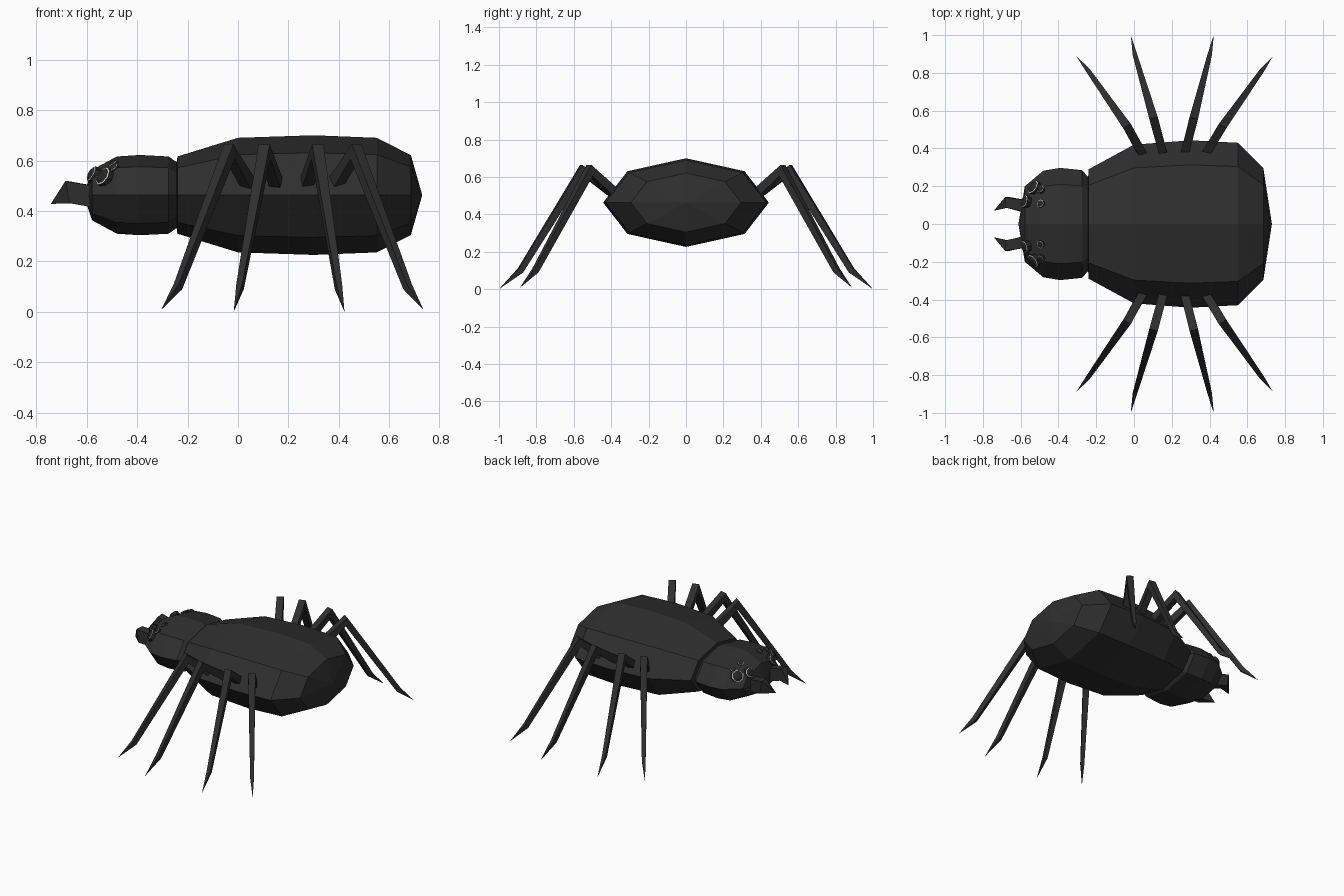
import bpy, bmesh, math
from mathutils import Vector
from mathutils.bvhtree import BVHTree

if "Cube" in bpy.data.objects:
    bpy.data.objects.remove(bpy.data.objects["Cube"])


def material(name, rgb):
    m = bpy.data.materials.new(name)
    m.diffuse_color = (*rgb, 1)
    m.use_nodes = True
    m.node_tree.nodes["Principled BSDF"].inputs["Base Color"].default_value = m.diffuse_color
    return m


SHELL = material("charcoal shell", (0.028, 0.028, 0.028))
EYE = material("black eye", (0.02, 0.02, 0.02))
RIM = material("pale eye rim", (0.75, 0.75, 0.75))


def finish(name, bm, mats):
    bmesh.ops.recalc_face_normals(bm, faces=bm.faces)
    me = bpy.data.meshes.new(name)
    bm.to_mesh(me)
    for m in mats:
        me.materials.append(m)
    ob = bpy.data.objects.new(name, me)
    bpy.context.collection.objects.link(ob)
    return bm


def loft(name, rings, start, end):
    """Skin equal rings of points, closing each end on a point."""
    bm = bmesh.new()
    vr = [[bm.verts.new(p) for p in r] for r in rings]
    n = len(vr[0])
    for a, b in zip(vr, vr[1:]):
        for i in range(n):
            j = (i + 1) % n
            bm.faces.new((a[i], a[j], b[j], b[i]))
    for ring, tip in ((vr[0], start), (vr[-1], end)):
        t = bm.verts.new(tip)
        for i in range(n):
            bm.faces.new((ring[i], ring[(i + 1) % n], t))
    return finish(name, bm, [SHELL])


def body(name, zc, stations, x0, x1):
    """Eight-sided body along x; stations are (x, half width, half height)."""
    rings = [[(x, w * math.sin(k * math.pi / 4), zc + h * math.cos(k * math.pi / 4))
              for k in range(8)] for x, w, h in stations]
    return loft(name, rings, (x0, 0, zc), (x1, 0, zc))


def limb(name, path, sizes):
    """Four-sided limb; path bends in a near-vertical plane, last point is the tip."""
    p = [Vector(q) for q in path]
    flat = p[-1] - p[0]
    flat.z = 0
    side = flat.normalized().cross(Vector((0, 0, 1)))
    rings = []
    for i, (w, h) in enumerate(sizes):
        t = (p[i + 1] - p[i]).normalized()
        if i:
            t = (t + (p[i] - p[i - 1]).normalized()).normalized()
        up = side.cross(t).normalized()
        rings.append([p[i] + side * a * w + up * b * h
                      for a, b in ((1, 1), (1, -1), (-1, -1), (-1, 1))])
    loft(name, rings, p[0], p[-1])


# Abdomen and head
body("abdomen", 0.463, [(-0.24, 0.29, 0.153), (0, 0.42, 0.227), (0.30, 0.443, 0.237),
                        (0.55, 0.43, 0.227), (0.685, 0.295, 0.158)], -0.26, 0.73)
head = body("head", 0.463, [(-0.578, 0.20, 0.10), (-0.48, 0.282, 0.153),
                            (-0.39, 0.297, 0.159), (-0.275, 0.285, 0.153),
                            (-0.20, 0.20, 0.10)], -0.612, -0.17)
tree = BVHTree.FromBMesh(head)


def eye(name, pos, r):
    """Low stud on the head with a thin pale rim and a small dark dome."""
    loc = tree.find_nearest(Vector(pos))[0]
    axis = (loc - Vector((-0.40, loc.y * 0.55, 0.45))).normalized()
    u = axis.orthogonal().normalized()
    v = axis.cross(u)
    bm = bmesh.new()
    prev = None
    # (radius, height, material of the band leading to this ring)
    for rad, h, mi in ((1, -0.4, 0), (1, 0.35, 0), (0.86, 0.4, 1), (0.5, 0.6, 0)):
        ring = [bm.verts.new(loc + axis * h * r + r * rad *
                (u * math.cos(k * math.pi / 4) + v * math.sin(k * math.pi / 4)))
                for k in range(8)]
        if prev:
            for i in range(8):
                j = (i + 1) % 8
                bm.faces.new((prev[i], prev[j], ring[j], ring[i])).material_index = mi
        else:
            bm.faces.new(ring)
        prev = ring
    bm.faces.new(prev)
    finish(name, bm, [EYE, RIM])


# Legs as (base, knee, ankle, foot) on one side
LEGS = [[(0.045, 0.37, 0.50), (-0.035, 0.515, 0.635), (-0.238, 0.805, 0.10), (-0.305, 0.888, 0.008)],
        [(0.155, 0.37, 0.50), (0.105, 0.555, 0.635), (0.008, 0.885, 0.10), (-0.017, 1.0, 0.0)],
        [(0.268, 0.37, 0.50), (0.315, 0.555, 0.635), (0.398, 0.885, 0.10), (0.422, 1.0, 0.0)],
        [(0.38, 0.37, 0.50), (0.467, 0.515, 0.635), (0.672, 0.805, 0.10), (0.735, 0.888, 0.008)]]
FANG = [(-0.56, 0.09, 0.455), (-0.672, 0.115, 0.475), (-0.742, 0.07, 0.428)]

for s, label in ((1, "left"), (-1, "right")):
    def mirror(pts):
        return [(x, y * s, z) for x, y, z in pts]
    for i, leg in enumerate(LEGS):
        limb(f"{label}_leg_{i + 1}", mirror(leg),
             [(0.022, 0.026), (0.023, 0.03), (0.012, 0.016)])
    limb(f"{label}_fang", mirror(FANG), [(0.034, 0.042), (0.028, 0.045)])
    # Two large front eyes and two small upper eyes
    for i, (x, y, z, r) in enumerate([(-0.535, 0.20, 0.54, 0.040), (-0.575, 0.12, 0.55, 0.034),
                                      (-0.50, 0.185, 0.585, 0.021), (-0.50, 0.11, 0.60, 0.021)]):
        eye(f"{label}_eye_{i + 1}", (x, y * s, z), r)
